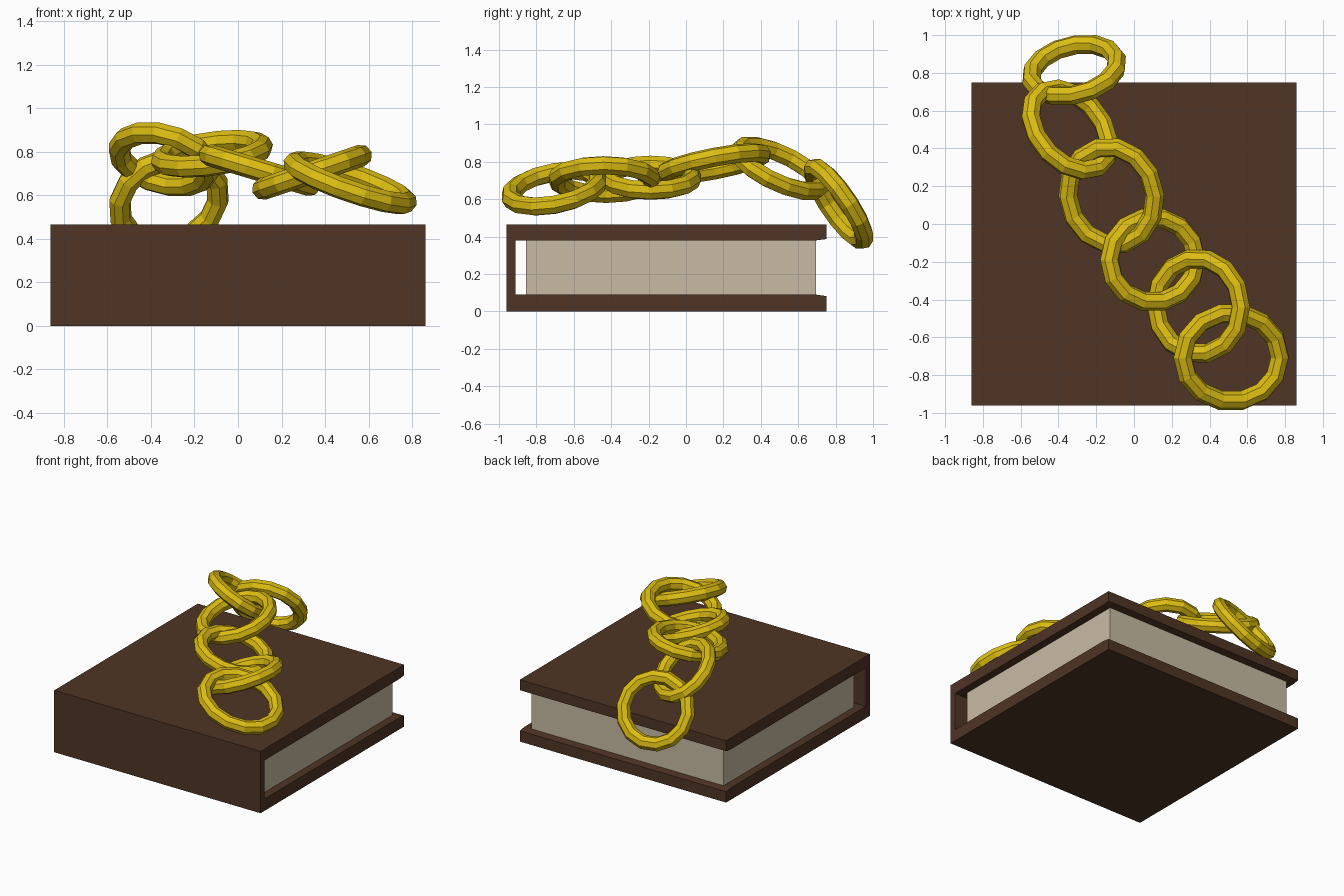
import bpy, math
from mathutils import Vector

if "Cube" in bpy.data.objects:
    bpy.data.objects.remove(bpy.data.objects["Cube"])


def material(name, rgb):
    m = bpy.data.materials.new(name)
    m.diffuse_color = (*rgb, 1)
    m.use_nodes = True
    m.node_tree.nodes["Principled BSDF"].inputs["Base Color"].default_value = m.diffuse_color
    return m


BROWN = material("brown leather", (0.080, 0.035, 0.018))
PAPER = material("cream paper", (0.58, 0.50, 0.37))
GOLD = material("gold", (0.72, 0.51, 0.006))


def make_object(name, verts, faces, mat):
    me = bpy.data.meshes.new(name)
    me.from_pydata(verts, [], faces)
    me.materials.append(mat)
    ob = bpy.data.objects.new(name, me)
    bpy.context.collection.objects.link(ob)
    return ob


def extrude_x(name, profile, half, mat):
    """Extrude a counter-clockwise (y, z) profile from -half to +half in x."""
    n = len(profile)
    verts = [(x, y, z) for x in (-half, half) for y, z in profile]
    faces = [list(range(n))[::-1], list(range(n, 2 * n))]
    faces += [(i, (i + 1) % n, n + (i + 1) % n, n + i) for i in range(n)]
    return make_object(name, verts, faces, mat)


# Book: C-shaped cover with spine at the front, and the page block
extrude_x("book_cover", [
    (-0.96, 0), (0.75, 0), (0.75, 0.082), (0.695, 0.09), (-0.912, 0.09),
    (-0.912, 0.38), (0.695, 0.38), (0.75, 0.387), (0.75, 0.466), (-0.96, 0.466)],
    0.86, BROWN)
extrude_x("pages", [(-0.855, 0.088), (0.695, 0.088), (0.695, 0.382), (-0.855, 0.382)],
          0.80, PAPER)


def link(name, centre, u, v, r=0.051, major=14, minor=8):
    """Chain link: tube around the ellipse with half-axes u and v."""
    c, u, v = Vector(centre), Vector(u), Vector(v)
    normal = u.cross(v).normalized()
    verts, faces = [], []
    for i in range(major):
        t = 2 * math.pi * i / major
        p = u * math.cos(t) + v * math.sin(t)
        tangent = v * math.cos(t) - u * math.sin(t)
        out = tangent.cross(normal).normalized()
        for j in range(minor):
            a = 2 * math.pi * j / minor
            verts.append(c + p + out * (r * math.cos(a)) + normal * (r * math.sin(a)))
            k, l = (i + 1) % major, (j + 1) % minor
            faces.append((i * minor + j, k * minor + j, k * minor + l, i * minor + l))
    make_object(name, verts, faces, GOLD)


def on_slope(a, b, x, y):
    return (x, y, a * x + b * y)


# Chain: the first two links hang over the back edge, the rest lie on the cover
link("chain_link_1", (-0.317, 0.815, 0.575), (0.225, 0.06, 0), (-0.04, 0.124, -0.195))
link("chain_link_2", (-0.34, 0.50, 0.765), (0.195, -0.147, 0), (-0.07, -0.16, 0.122))

flat_links = [  # centre, slope in x and y, two half-axes seen from above
    ((-0.12, 0.15, 0.79), (0.15, 0.20), (0.07, -0.252), (0.22, 0.06)),
    ((0.10, -0.19, 0.715), (-0.30, 0.0), (0.23, 0.0), (0.0, 0.225)),
    ((0.34, -0.435, 0.705), (0.34, 0.0), (0.05, -0.249), (0.22, 0.05)),
    ((0.515, -0.705, 0.657), (-0.34, 0.17), (0.257, 0.0), (0.0, 0.235)),
]
for i, (c, s, p, q) in enumerate(flat_links):
    link(f"chain_link_{i + 3}", c, on_slope(*s, *p), on_slope(*s, *q))
